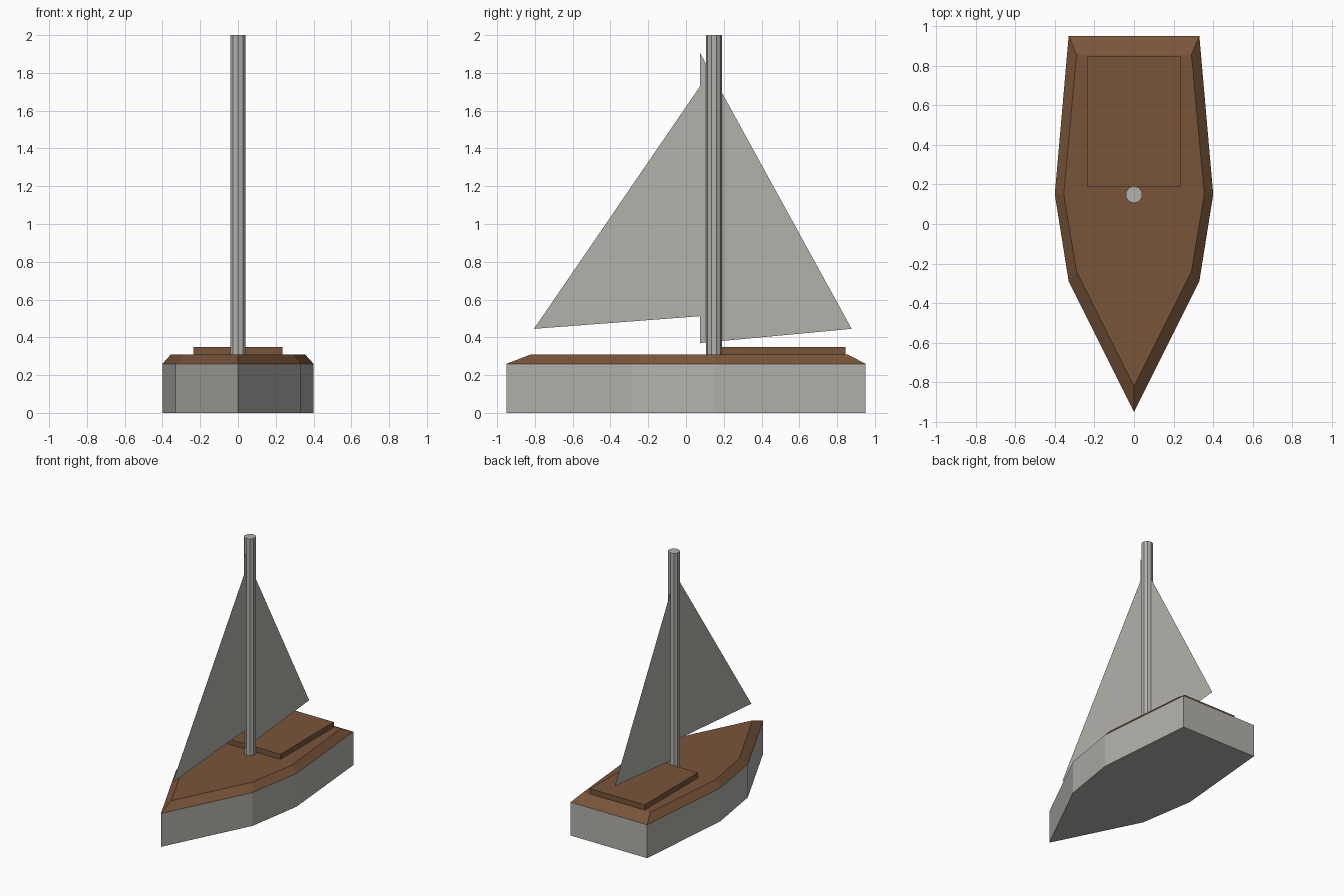
import bpy
import bmesh

cube = bpy.data.objects.get("Cube")
if cube:
    bpy.data.objects.remove(cube)


def make_material(name, rgb):
    mat = bpy.data.materials.new(name)
    mat.use_nodes = True
    colour = (*rgb, 1)
    mat.diffuse_color = colour
    mat.node_tree.nodes["Principled BSDF"].inputs["Base Color"].default_value = colour
    return mat


pale_grey = make_material("pale_grey", (0.45, 0.44, 0.41))
wood_brown = make_material("wood_brown", (0.19, 0.09, 0.042))


def finish(name, bm, *materials):
    mesh = bpy.data.meshes.new(name)
    bm.to_mesh(mesh)
    bm.free()
    for mat in materials:
        mesh.materials.append(mat)
    obj = bpy.data.objects.new(name, mesh)
    bpy.context.collection.objects.link(obj)
    return obj


def mirrored(half):
    """Close a half outline, bow first, across the centre line."""
    return half + [(-x, y) for x, y in reversed(half[1:])]


def loft(name, sections, *materials):
    """Skin a stack of (outline, height) sections and cap both ends."""
    bm = bmesh.new()
    rings = [[bm.verts.new((x, y, z)) for x, y in outline] for outline, z in sections]
    for low, high in zip(rings, rings[1:]):
        for i in range(len(low)):
            j = (i + 1) % len(low)
            bm.faces.new((low[i], low[j], high[j], high[i]))
    bm.faces.new(rings[0][::-1])
    bm.faces.new(rings[-1])
    bmesh.ops.recalc_face_normals(bm, faces=bm.faces)
    return finish(name, bm, *materials)


# Hull with sloping wooden rim and deck
SHEER = 0.26
DECK = 0.31
side = mirrored([(0, -0.95), (0.33, -0.29), (0.4, 0.15), (0.33, 0.95)])
deck = mirrored([(0, -0.82), (0.29, -0.24), (0.355, 0.15), (0.29, 0.855)])
hull = loft("hull", [(side, 0), (side, SHEER), (deck, DECK)], pale_grey, wood_brown)
for face in hull.data.polygons:
    face.material_index = int(face.center.z > SHEER)

# Low cabin roof on the aft deck
hatch = [(-0.235, 0.187), (0.235, 0.187), (0.235, 0.845), (-0.235, 0.845)]
loft("cabin_roof", [(hatch, DECK), (hatch, 0.35)], wood_brown)

# Ten-sided mast
bpy.ops.mesh.primitive_cylinder_add(vertices=10, radius=0.043, depth=2 - DECK,
                                    location=(0, 0.148, (2 + DECK) / 2))
mast = bpy.context.object
mast.name = "mast"
mast.data.materials.append(pale_grey)


# Flat sails on the centre line, meeting just ahead of the mast
def sail(name, corners):
    bm = bmesh.new()
    bm.faces.new([bm.verts.new((0, y, z)) for y, z in corners])
    finish(name, bm, pale_grey)


LUFF = 0.075
sail("fore_sail", [(-0.805, 0.445), (LUFF, 0.512), (LUFF, 1.73)])
sail("aft_sail", [(LUFF, 0.37), (0.877, 0.445), (LUFF, 1.905)])
